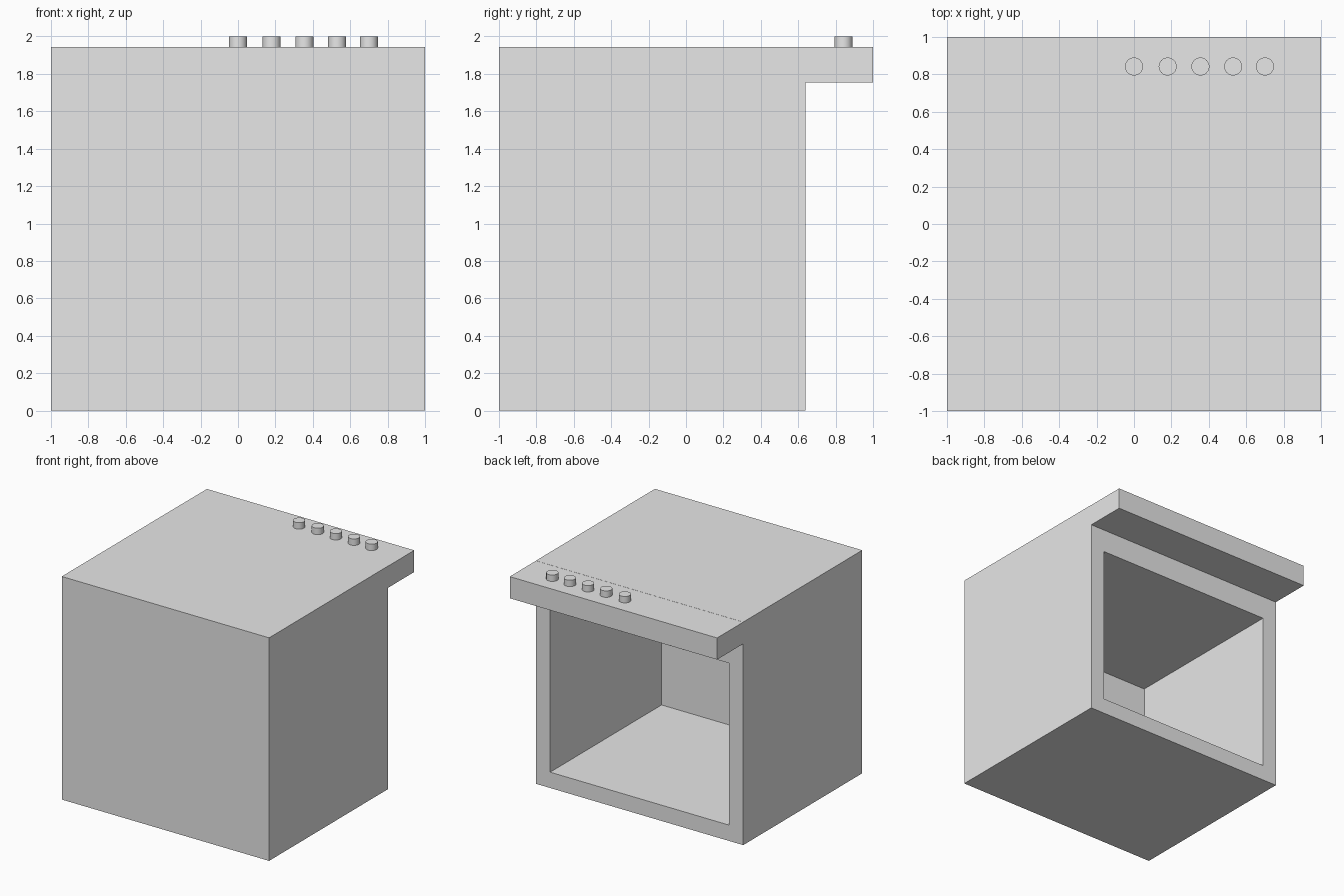
import bpy
import bmesh
from mathutils import Matrix, Vector

cube = bpy.data.objects.get("Cube")
if cube:
    bpy.data.objects.remove(cube, do_unlink=True)

grey = bpy.data.materials.new("light grey")
grey.use_nodes = True
grey.diffuse_color = (0.8, 0.8, 0.8, 1)
grey.node_tree.nodes["Principled BSDF"].inputs["Base Color"].default_value = grey.diffuse_color

BACK, TOP, LEDGE = 0.64, 1.945, 1.755


def finish(name, bm):
    mesh = bpy.data.meshes.new(name)
    bm.to_mesh(mesh)
    bm.free()
    mesh.materials.append(grey)
    obj = bpy.data.objects.new(name, mesh)
    bpy.context.collection.objects.link(obj)
    return obj


def box(low, high):
    low, high = Vector(low), Vector(high)
    bm = bmesh.new()
    place = Matrix.Translation((low + high) / 2) @ Matrix.Diagonal((*(high - low), 1))
    bmesh.ops.create_cube(bm, size=1, matrix=place)
    return bm


# Hollow cabinet, open at the back
bm = box((-1, -1, 0), (1, BACK, TOP))
opening = max(bm.faces, key=lambda f: f.normal.y)
bmesh.ops.inset_region(bm, faces=[opening], thickness=0.195)
for v in opening.verts:
    if v.co.z > 1:
        v.co.z = 1.55
# Push the opening inwards to form the cavity
cavity = bmesh.ops.extrude_discrete_faces(bm, faces=[opening])["faces"][0]
bmesh.ops.translate(bm, verts=cavity.verts, vec=(0, -0.895 - BACK, 0))
finish("cabinet", bm)

# Control ledge overhanging the opening
finish("control_ledge", box((-1, BACK, LEDGE), (1, 1, TOP - 0.001)))

# Row of knobs on the ledge
for i, x in enumerate((0, 0.18, 0.355, 0.53, 0.70)):
    bm = bmesh.new()
    bmesh.ops.create_cone(bm, cap_ends=True, segments=32, radius1=0.048, radius2=0.048,
                          depth=2 - TOP + 0.005,
                          matrix=Matrix.Translation((x, 0.842, (TOP + 1.995) / 2)))
    for f in bm.faces:
        f.smooth = abs(f.normal.z) < 0.5
    for e in bm.edges:
        e.smooth = all(f.smooth for f in e.link_faces)
    finish(f"knob_{i + 1}", bm)
